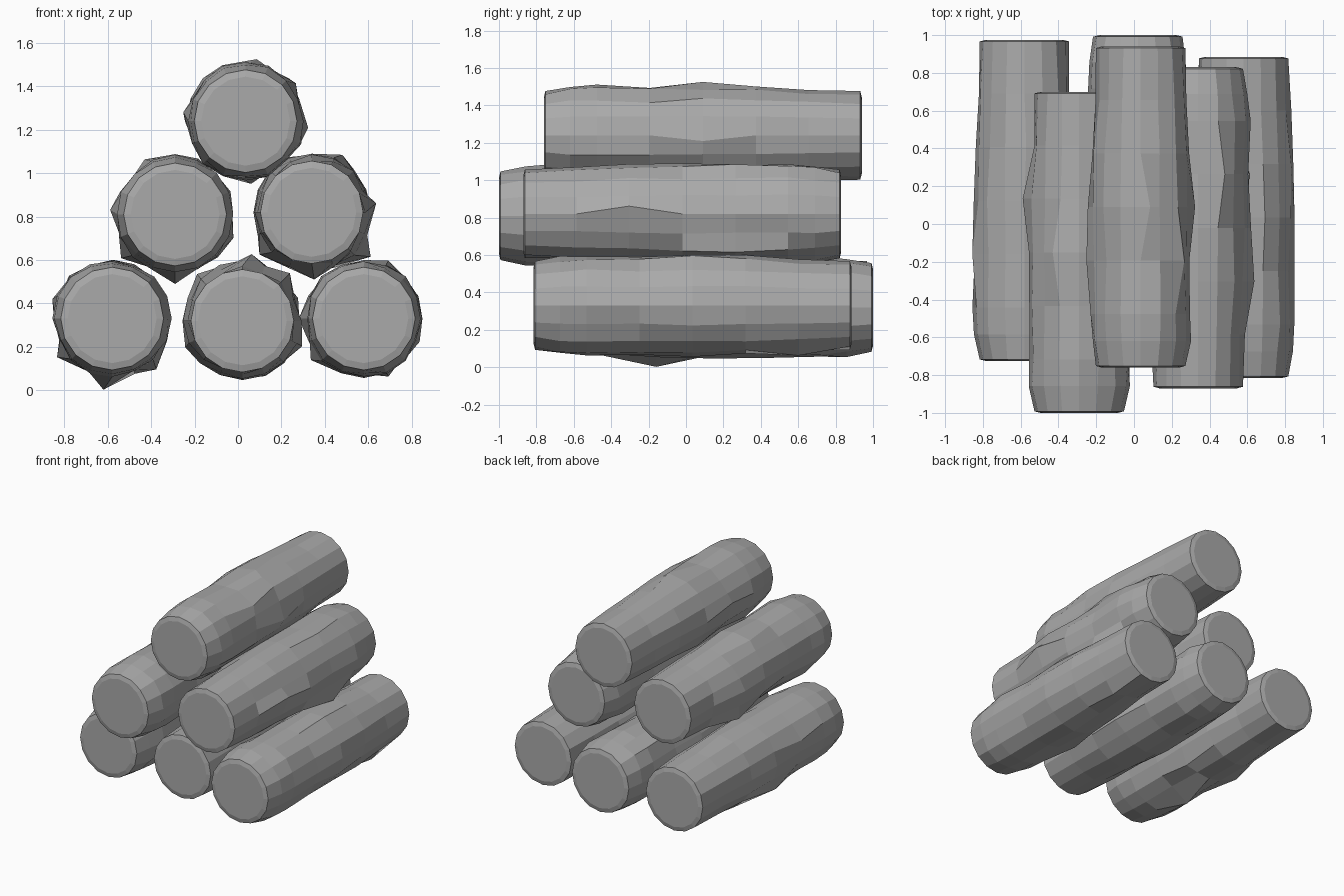
import bpy, bmesh, math, random
from mathutils import Vector

cube = bpy.data.objects.get("Cube")
if cube:
    bpy.data.objects.remove(cube)

random.seed(4)
SIDES, LENGTH = 16, 1.7

bark = bpy.data.materials.new("weathered grey")
bark.use_nodes = True
colour = (0.4, 0.4, 0.4, 1)
bark.diffuse_color = colour
bark.node_tree.nodes["Principled BSDF"].inputs["Base Color"].default_value = colour

# Distance along the log (fraction) and radius there
PROFILE = [(0, .205), (.005, .237), (.083, .262), (.167, .268), (.333, .262),
           (.5, .270), (.667, .264), (.833, .245), (.995, .237), (1, .205)]


def log(name, x, z, y_front, flipped, knots):
    """Tapered, lumpy log along y; knots are (angle, y, radius) bumps."""
    bm = bmesh.new()
    rings = []
    for t, radius in PROFILE:
        y = y_front + LENGTH * (1 - t if flipped else t)
        ring = []
        for i in range(SIDES):
            a = math.tau * i / SIDES
            r = radius
            if .01 < t < .99:
                r += random.uniform(-.01, .01)
            ring.append(bm.verts.new((x + r * math.cos(a), y, z + r * math.sin(a))))
        rings.append(ring)
    for a, b in zip(rings, rings[1:]):
        for i in range(SIDES):
            j = (i + 1) % SIDES
            bm.faces.new((a[i], a[j], b[j], b[i]))
    bm.faces.new(rings[0])
    bm.faces.new(rings[-1])

    # Pull the nearest bark vertex out to each knot
    body = [v for ring in rings[2:-2] for v in ring]
    for angle, y, radius in knots:
        a = math.radians(angle)
        tip = Vector((x + radius * math.cos(a), y, z + radius * math.sin(a)))
        v = min(body, key=lambda p: (p.co - tip).length)
        v.co.x, v.co.z = tip.x, tip.z
    bmesh.ops.recalc_face_normals(bm, faces=bm.faces)
    mesh = bpy.data.meshes.new(name)
    bm.to_mesh(mesh)
    bm.free()
    mesh.materials.append(bark)
    bpy.context.collection.objects.link(bpy.data.objects.new(name, mesh))


# Bottom row
log("bottom_right_log", -.58, .33, -.725, False,
    [(263, -.15, .33), (311, .2, .31), (162, -.15, .29), (215, .12, .31), (88, .4, .27)])
log("bottom_middle_log", .02, .32, -.7, True,
    [(82, -.24, .31), (205, .1, .29), (337, .1, .30), (134, .4, .30), (45, -.1, .31)])
log("bottom_left_log", .58, .33, -.815, False,
    [(67, .05, .29), (0, .05, .27), (293, .7, .29), (218, -.2, .31), (180, .1, .30)])

# Middle row
log("middle_right_log", -.29, .81, -1, False,
    [(119, -.15, .29), (176, .17, .30), (270, -.43, .32), (219, .14, .32), (338, -.1, .29)])
log("middle_left_log", .34, .82, -.87, True,
    [(62, .25, .30), (8, -.33, .30), (323, .23, .34), (272, -.3, .31), (219, .1, .31)])

# Top of the stack
log("top_log", .035, 1.24, -.76, False,
    [(172, -.19, .29), (354, .09, .29), (80, .09, .29), (37, -.19, .29), (275, .3, .29)])
